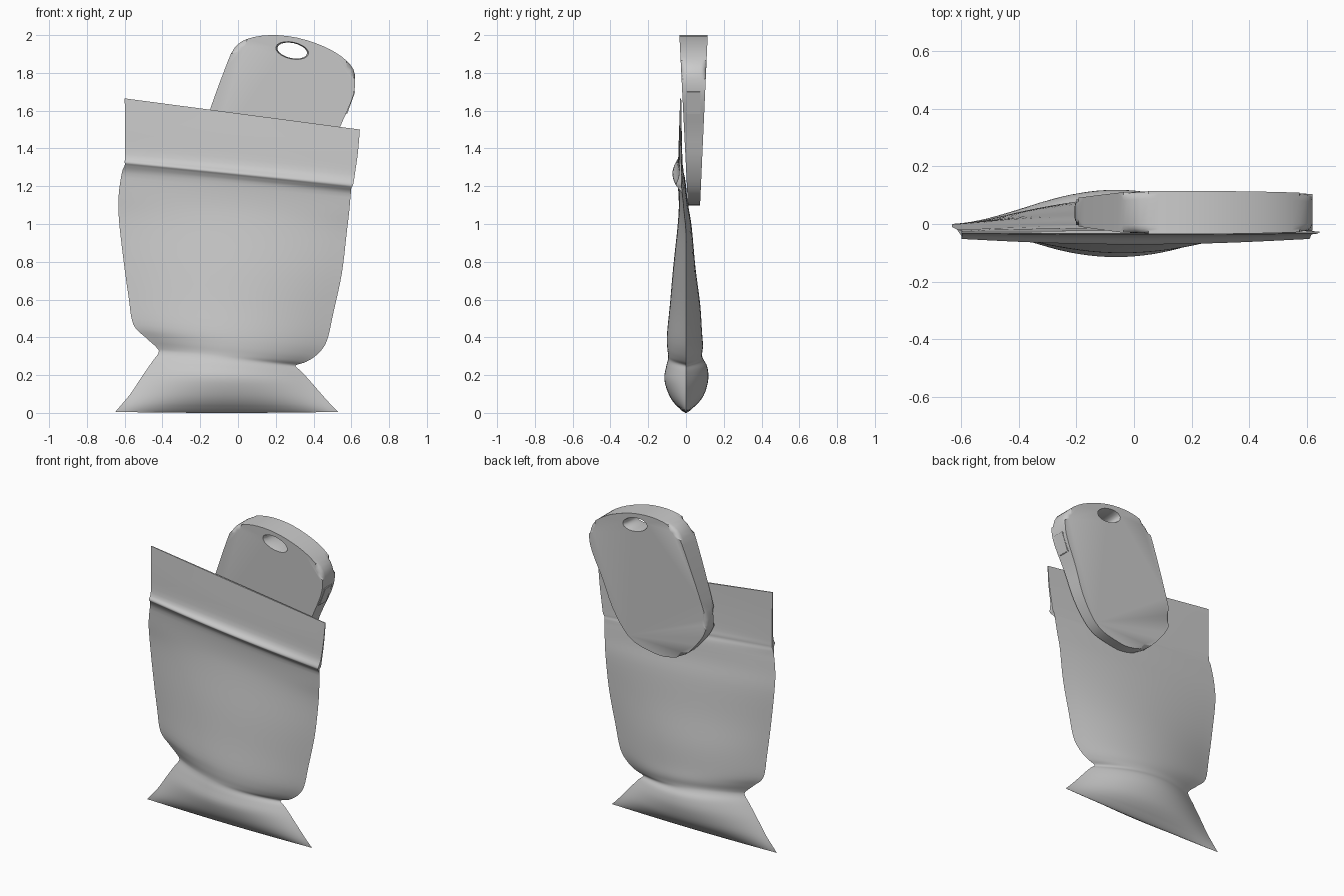
import bpy, bmesh
from math import sin, cos, pi, radians
from mathutils import Vector, Matrix

if "Cube" in bpy.data.objects:
    bpy.data.objects.remove(bpy.data.objects["Cube"])


def smooth_path(pts, steps, closed=False):
    """Catmull-Rom interpolation through tuples of any length."""
    n, out = len(pts), []
    for i in range(n if closed else n - 1):
        idx = [i - 1, i, i + 1, i + 2]
        idx = [k % n if closed else min(max(k, 0), n - 1) for k in idx]
        a, b, c, d = (pts[k] for k in idx)
        for s in range(steps):
            t = s / steps
            out.append(tuple(0.5 * (2 * q + (r - p) * t + (2 * p - 5 * q + 4 * r - w) * t * t
                             + (3 * q - p - 3 * r + w) * t ** 3)
                             for p, q, r, w in zip(a, b, c, d)))
    if not closed:
        out.append(tuple(pts[-1]))
    return out


def finish(bm, name, angle=None):
    bmesh.ops.recalc_face_normals(bm, faces=bm.faces)
    mesh = bpy.data.meshes.new(name)
    bm.to_mesh(mesh)
    bm.free()
    obj = bpy.data.objects.new(name, mesh)
    bpy.context.collection.objects.link(obj)
    if angle:
        shade(obj, angle)
    return obj


def shade(obj, angle):
    bpy.ops.object.select_all(action='DESELECT')
    obj.select_set(True)
    bpy.context.view_layer.objects.active = obj
    bpy.ops.object.shade_smooth_by_angle(angle=radians(angle))


def loft(rings, name, angle=None):
    """Skin closed rings of equal length and cap both ends."""
    bm = bmesh.new()
    vs = [[bm.verts.new(p) for p in ring] for ring in rings]
    n = len(vs[0])
    for a, b in zip(vs, vs[1:]):
        for i in range(n):
            j = (i + 1) % n
            bm.faces.new((a[i], a[j], b[j], b[i]))
    bm.faces.new(vs[0])
    bm.faces.new(vs[-1])
    bmesh.ops.remove_doubles(bm, verts=bm.verts, dist=0.0005)
    return finish(bm, name, angle)


# Pouch: each row is x left, z left, x right, z right, y centre, front bulge, back bulge
rows = [
    (-.65, .005, .53, .005, 0, .003, .003),
    (-.62, .04, .50, .035, 0, .05, .05),
    (-.57, .10, .45, .09, 0, .09, .095),
    (-.51, .19, .385, .165, 0, .115, .118),
    (-.455, .27, .335, .22, 0, .105, .112),
    (-.42, .32, .305, .25, 0, .095, .09),
    (-.435, .35, .36, .27, 0, .095, .085),
    (-.49, .40, .42, .31, 0, .10, .09),
    (-.555, .47, .47, .38, 0, .10, .085),
    (-.58, .62, .505, .53, 0, .085, .075),
    (-.605, .80, .55, .74, 0, .068, .05),
    (-.63, 1.02, .575, .95, 0, .045, .03),
    (-.632, 1.15, .588, 1.06, -.01, .028, .02),
    (-.615, 1.27, .597, 1.16, -.02, .025, .018),
    (-.60, 1.31, .60, 1.19, -.03, .03, .018),
    (-.60, 1.33, .61, 1.21, -.033, .038, .02),
    (-.598, 1.37, .618, 1.26, -.03, .014, .012),
    (-.598, 1.52, .635, 1.38, -.03, .008, .008),
    (-.60, 1.665, .645, 1.50, -.028, .005, .005),
]
COLS = 28
rings = []
for xl, zl, xr, zr, yc, tf, tb in smooth_path(rows, 4):
    edge = 0.5 * min(max((zl - 1.27) / 0.05, 0), 1)   # folded cuff keeps thickness at its ends
    front, back = [], []
    for i in range(COLS + 1):
        s = i / COLS
        lens = edge + (1 - edge) * max(0, 1 - (2 * s - 1) ** 2) ** 1.1
        x = xl + (xr - xl) * s
        z = zl + (zr - zl) * s
        if zl < 0.02:
            z -= 0.005 * lens
        front.append((x, yc - max(tf, 0.002) * lens, z))
        back.append((x, yc + max(tb, 0.002) * lens, z))
    rings.append(front + back[::-1])
loft(rings, "pouch", 50)

# Slab: rounded outline, tapering in depth towards its lower end
outline = [(-.205, 1.42), (-.15, 1.60), (-.07, 1.82), (-.02, 1.93), (.05, 1.98), (.17, 2.0),
           (.31, 1.987), (.45, 1.942), (.55, 1.885), (.61, 1.82), (.62, 1.74), (.60, 1.65),
           (.53, 1.49), (.47, 1.33), (.39, 1.2), (.31, 1.135), (.2, 1.107), (.1, 1.1),
           (-.03, 1.14), (-.13, 1.24), (-.19, 1.33)]
path = smooth_path(outline, 3, closed=True)
bm = bmesh.new()
lo = [bm.verts.new((x, -.035 + .05 * (2 - z), z)) for x, z in path]
hi = [bm.verts.new((x, .115 - .045 * (2 - z), z)) for x, z in path]
bm.faces.new(lo)
bm.faces.new(hi)
for i in range(len(path)):
    j = (i + 1) % len(path)
    bm.faces.new((lo[i], lo[j], hi[j], hi[i]))
rim = [e for e in bm.edges if len(e.link_faces) == 2
       and any(len(f.verts) > 4 for f in e.link_faces)]
bmesh.ops.bevel(bm, geom=rim, offset=0.028, segments=4, profile=0.5, affect='EDGES')
slab = finish(bm, "slab")

# Oval hanging hole, slightly flared at both faces
cut_rings = []
for y, k in [(-.08, 1.2), (-.035, 1.12), (0, 1), (.08, 1), (.115, 1.12), (.16, 1.2)]:
    ring = []
    for i in range(20):
        a = 2 * pi * i / 20
        p = Matrix.Rotation(radians(12), 3, 'Y') @ Vector((.08 * k * cos(a), 0, .04 * k * sin(a)))
        ring.append(p + Vector((.287, y, 1.918)))
    cut_rings.append(ring)
cutter = loft(cut_rings, "hole_cutter")
cutter.hide_render = True
mod = slab.modifiers.new("hole", 'BOOLEAN')
mod.object = cutter
mod.operation = 'DIFFERENCE'
mod.solver = 'EXACT'
bpy.context.view_layer.objects.active = slab
bpy.ops.object.modifier_apply(modifier=mod.name)
bpy.data.objects.remove(cutter)
shade(slab, 40)

# Small button on the slab's right edge
bm = bmesh.new()
bmesh.ops.create_cube(bm, size=1)
bmesh.ops.scale(bm, verts=bm.verts, vec=(.02, .075, .13))
bmesh.ops.bevel(bm, geom=bm.edges[:], offset=.003, segments=2, affect='EDGES')
bmesh.ops.rotate(bm, verts=bm.verts, matrix=Matrix.Rotation(radians(20), 3, 'Y'))
bmesh.ops.translate(bm, verts=bm.verts, vec=(.590, .04, 1.645))
finish(bm, "side_button", 40)
